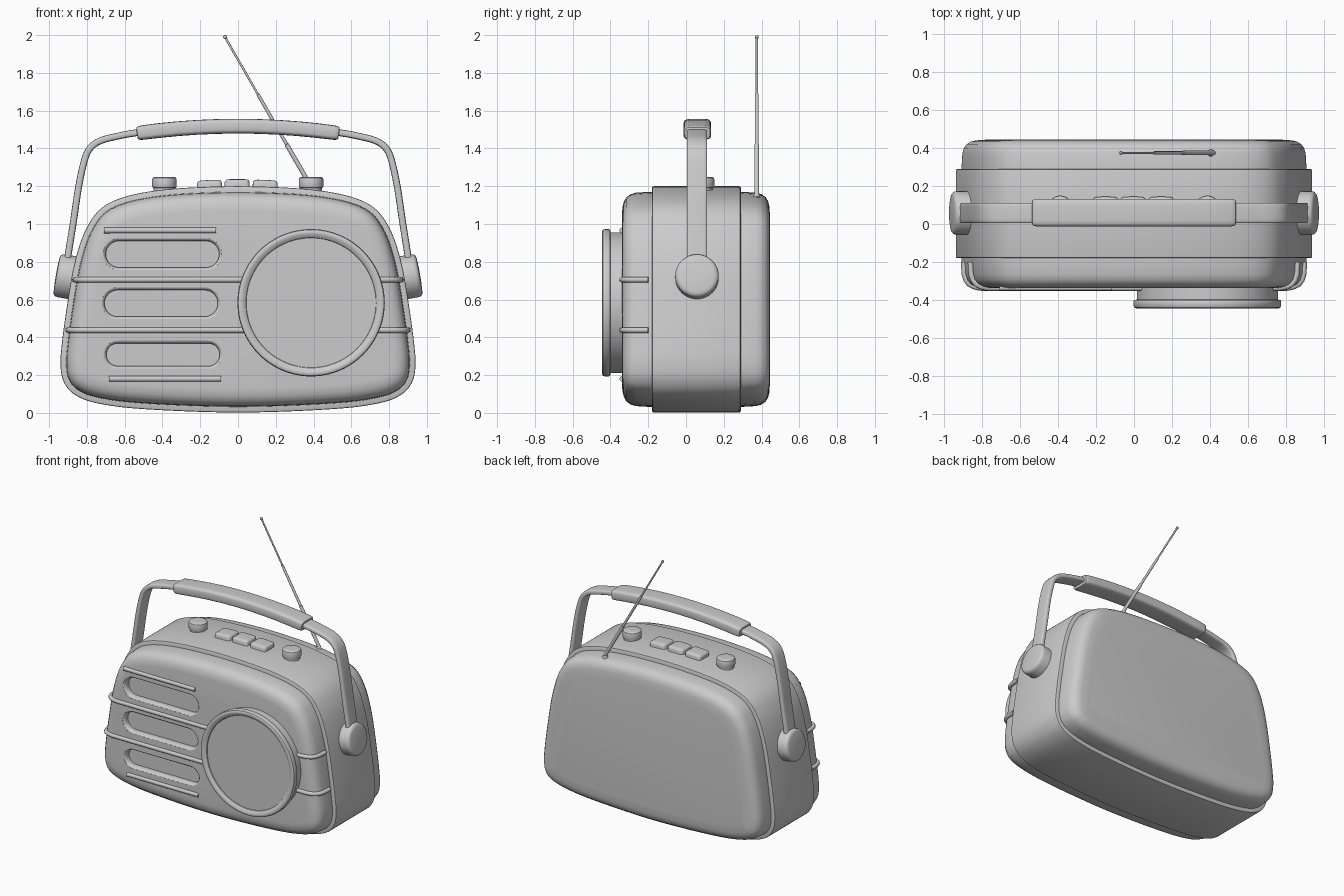
import bpy, bmesh
from math import sin, cos, pi, radians, copysign
from mathutils import Vector, Matrix

if "Cube" in bpy.data.objects:
    bpy.data.objects.remove(bpy.data.objects["Cube"])


def smooth(obj, angle=35):
    bpy.ops.object.select_all(action='DESELECT')
    obj.select_set(True)
    bpy.context.view_layer.objects.active = obj
    bpy.ops.object.shade_smooth_by_angle(angle=radians(angle))


def loft(name, rings, shade=True):
    """Skin a list of closed rings and cap both ends."""
    bm = bmesh.new()
    vs = [[bm.verts.new(p) for p in r] for r in rings]
    n = len(vs[0])
    for a, b in zip(vs, vs[1:]):
        for i in range(n):
            bm.faces.new((a[i], a[(i + 1) % n], b[(i + 1) % n], b[i]))
    bm.faces.new(vs[0])
    bm.faces.new(vs[-1])
    bmesh.ops.recalc_face_normals(bm, faces=bm.faces)
    me = bpy.data.meshes.new(name)
    bm.to_mesh(me)
    bm.free()
    obj = bpy.data.objects.new(name, me)
    bpy.context.collection.objects.link(obj)
    if shade:
        smooth(obj)
    return obj


def catmull(pts, closed, steps=5):
    pts = [Vector(p) for p in pts]
    n, out = len(pts), []
    for i in range(n if closed else n - 1):
        p = [pts[(i + k) % n] if closed else pts[min(max(i + k, 0), n - 1)] for k in (-1, 0, 1, 2)]
        for s in range(steps):
            t = s / steps
            out.append(0.5 * (2 * p[1] + (p[2] - p[0]) * t
                              + (2 * p[0] - 5 * p[1] + 4 * p[2] - p[3]) * t * t
                              + (3 * p[1] - p[0] - 3 * p[2] + p[3]) * t ** 3))
    return out if closed else out + [pts[-1]]


def lathe(name, prof, origin, axis, n=48):
    """Turn (radius, height) pairs about an axis."""
    q = Vector(axis).to_track_quat('Z', 'Y')
    o = Vector(origin)
    return loft(name, [[o + q @ Vector((r * cos(2 * pi * i / n), r * sin(2 * pi * i / n), h))
                        for i in range(n)] for r, h in prof])


def rounded(a, b, e=0.45, n=32):
    """Rounded rectangle section with half sizes a, b."""
    f = lambda v: copysign(abs(v) ** e, v)
    return [(a * f(cos(2 * pi * i / n)), b * f(sin(2 * pi * i / n))) for i in range(n)]


def sweep(name, path, sizes, y0):
    """Rounded section along a path in the xz plane; sizes = (half thickness, half width)."""
    rings = []
    for i, p in enumerate(path):
        t = (path[min(i + 1, len(path) - 1)] - path[max(i - 1, 0)]).normalized()
        rings.append([(p.x - t.y * u, y0 + v, p.y + t.x * u) for u, v in rounded(*sizes[i])])
    return loft(name, rings)


def tube(name, pts, r):
    cu = bpy.data.curves.new(name, 'CURVE')
    cu.dimensions = '3D'
    cu.bevel_depth, cu.bevel_resolution, cu.use_fill_caps = r, 4, True
    sp = cu.splines.new('POLY')
    sp.points.add(len(pts) - 1)
    for q, p in zip(sp.points, pts):
        q.co = (*p, 1)
    obj = bpy.data.objects.new(name, cu)
    bpy.context.collection.objects.link(obj)
    return obj


# Body outline (right half, top to bottom), mirrored
half = [(0, 1.2), (.3, 1.19), (.5, 1.167), (.64, 1.13), (.73, 1.078), (.79, 1.0), (.835, .9),
        (.875, .75), (.908, .55), (.931, .38), (.94, .26), (.925, .17), (.87, .1), (.75, .052),
        (.5, .02), (0, .002)]
outline = catmull(half + [(-x, z) for x, z in half[-2:0:-1]], True)


def body_ring(y, off):
    n, ring = len(outline), []
    for i, p in enumerate(outline):
        t = (outline[(i + 1) % n] - outline[i - 1]).normalized()
        ring.append((p.x + t.y * off, y, p.y - t.x * off))
    return ring


def shell(name, prof):
    return loft(name, [body_ring(y, o) for y, o in prof])


# Body: front shell, wider middle band, back shell
front_prof = [(-.15, .03), (-.2, .03), (-.265, .034), (-.295, .043), (-.317, .06), (-.33, .085), (-.336, .11),
              (-.338, .13)]
front = shell("front_shell", front_prof)
shell("middle_band", [(-.18, .04), (-.18, .008), (-.177, .002), (-.17, 0), (.28, 0), (.287, .002),
                      (.29, .008), (.29, .04)])
shell("back_shell", [(.26, .03), (.3, .03), (.37, .034), (.4, .042), (.422, .058), (.435, .08),
                     (.441, .105), (.445, .16)])

# Three recessed speaker slots with rounded lips
def pill(cx, cz, hw, r, y):
    pts = []
    for i in range(40):
        a = -pi / 2 + pi * (i % 20) / 19 + (pi if i >= 20 else 0)
        pts.append((cx + (hw - r) * (1 if i < 20 else -1) + r * cos(a), y, cz + r * sin(a)))
    return pts

for cx, cz, r in ((-.4, .84, .07), (-.407, .58, .07), (-.397, .308, .06)):
    cut = loft("slot_cutter", [pill(cx, cz, .3 + d, r + d, y) for y, d in
                               ((-.36, .016), (-.337, .014), (-.333, .007), (-.325, .002), (-.315, 0), (-.295, 0))],
               False)
    mod = front.modifiers.new("slot", 'BOOLEAN')
    mod.operation, mod.solver, mod.object = 'DIFFERENCE', 'EXACT', cut
    bpy.context.view_layer.objects.active = front
    bpy.ops.object.modifier_apply(modifier=mod.name)
    bpy.data.objects.remove(cut)
smooth(front)

# Long trim rails wrapping round the front, short bars above and below the slots
for z, w in ((.705, .893), (.438, .929)):
    side = [(w - o, y, z) for y, o in front_prof[1:]]
    tube("trim_rail", side + [(-x, y, z) for x, y, z in reversed(side)], .015)
for z, x0, x1 in ((.966, -.71, -.117), (.18, -.682, -.09)):
    tube("short_trim_bar", [(x0, -.337, z), (x1, -.337, z)], .015)

# Round dial with rim and slightly sunken face
lathe("dial", [(.372, 0), (.372, .075), (.386, .078), (.39, .085), (.39, .105), (.386, .116), (.377, .121),
               (.366, .12), (.354, .114), (.345, .108), (.343, .102), (.338, .102)],
      (.387, -.324, .583), (0, -1, 0), 96)

# Carrying handle: strap, grip and side pivots
hp = [(.915, .72), (.897, .85), (.873, 1.0), (.843, 1.2), (.812, 1.34), (.782, 1.403), (.73, 1.44),
      (.65, 1.462), (.53, 1.484), (.3, 1.507), (0, 1.518)]
path = catmull(hp + [(-x, z) for x, z in hp[-2::-1]], False, 4)
sweep("handle_strap", path, [(.018, .054)] * len(path), .058)
grip = [Vector((.535 * t, 1.518 - .038 * t * t)) for t in
        (1, .995, .98, .95, .8, .6, .4, .2, 0, -.2, -.4, -.6, -.8, -.95, -.98, -.995, -1)]
ends = [(.026, .06), (.032, .067), (.036, .071), (.038, .073)]
sweep("handle_grip", grip, ends + [(.039, .073)] * (len(grip) - 8) + ends[::-1], .06)
for s in (1, -1):
    lathe("handle_pivot", [(.105, -.1), (.115, -.09), (.115, -.022), (.112, -.01), (.103, -.002), (.09, .001), (.03, .004)],
          (s * .96, .058, .73), (s * cos(.17), 0, sin(.17)))

# Two knobs
for x in (-.39, .387):
    lathe("knob", [(.057, 1.14), (.057, 1.19), (.063, 1.193), (.065, 1.2), (.065, 1.235), (.062, 1.244),
                   (.055, 1.249), (.03, 1.25)], (x, .085, 0), (0, 0, 1))

# Three push buttons
for x in (-.152, -.005, .145):
    b = loft("push_button", [[(u, v, h) for u, v in rounded(.066 - d, .062 - d, .3)] for h, d in
                             ((-.06, 0), (-.015, 0), (-.006, .004), (-.001, .012), (.001, .025))])
    b.matrix_world = Matrix.Translation((x, .082, 1.236 - .2 * x * x)) @ Matrix.Rotation(x * .3, 4, 'Y')

# Telescopic antenna leaning to the left
base, tip = Vector((.405, .375, 1.165)), Vector((-.07, .375, 1.992))
L = (tip - base).length
lathe("antenna", [(.012, -.03), (.012, .31 * L), (.009, .312 * L), (.009, .63 * L), (.006, .632 * L), (.006, L - .012),
                  (.009, L - .009), (.01, L), (.007, L + .006), (.002, L + .008)], base, tip - base, 16)
lathe("antenna_base", [(.018, -.03), (.018, .0), (.014, .01), (.005, .014)], (.405, .375, 1.15), (0, 0, 1), 24)
